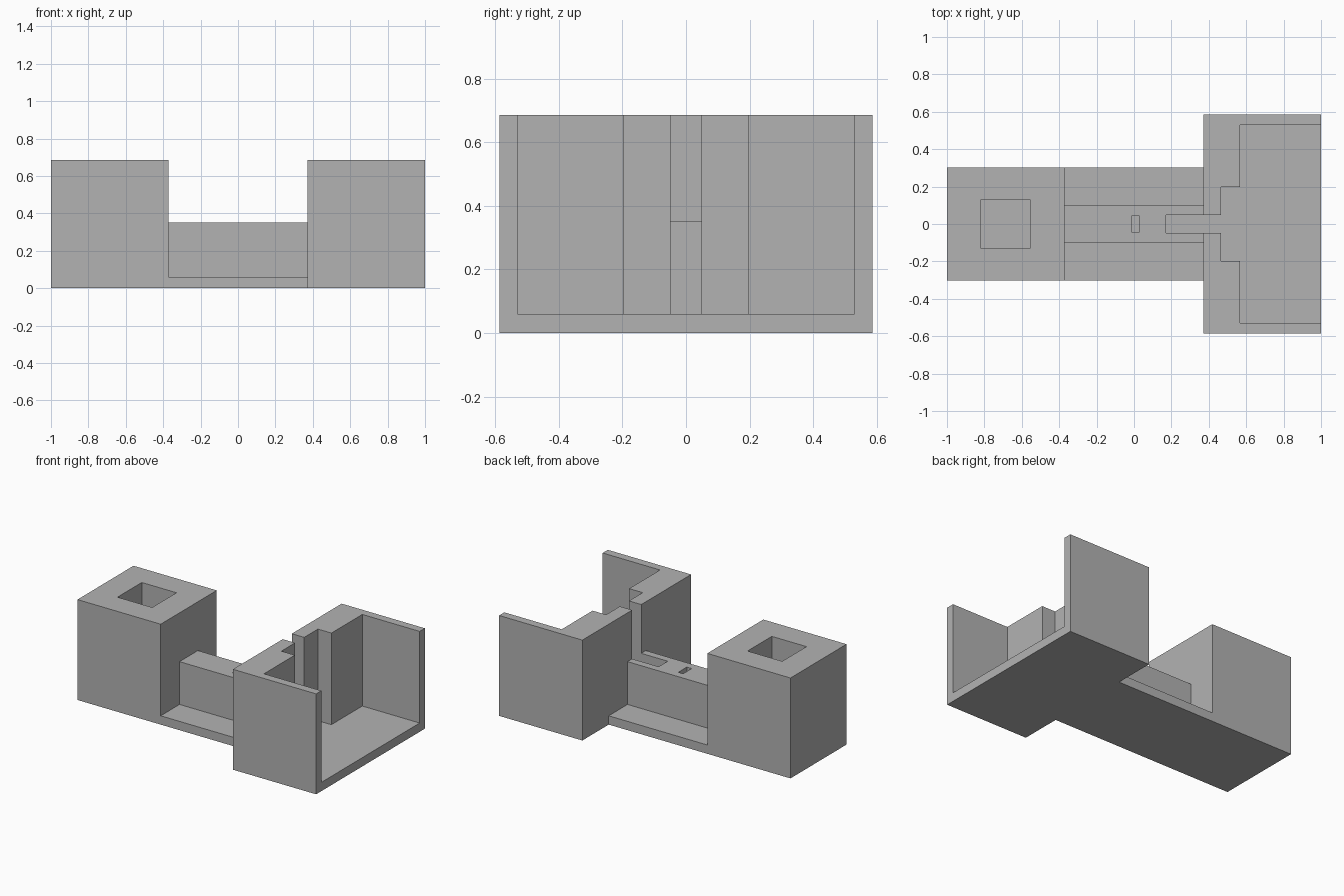
import bpy
import bmesh

cube = bpy.data.objects.get("Cube")
if cube:
    bpy.data.objects.remove(cube, do_unlink=True)

# Shared levels and widths
FLOOR, TOP = 0.06, 0.685
RIDGE_TOP = 0.352
BLOCK_X = 0.372
ABOVE = 0.8

grey = bpy.data.materials.new("plain_grey")
grey.use_nodes = True
grey.diffuse_color = (0.45, 0.45, 0.45, 1)
grey.node_tree.nodes["Principled BSDF"].inputs["Base Color"].default_value = grey.diffuse_color


def prism(name, corners, depth):
    """Extrude a closed outline of 3D corners along the vector depth."""
    bm = bmesh.new()
    face = bm.faces.new([bm.verts.new(c) for c in corners])
    new = bmesh.ops.extrude_face_region(bm, geom=[face])["geom"]
    moved = [v for v in new if isinstance(v, bmesh.types.BMVert)]
    bmesh.ops.translate(bm, verts=moved, vec=depth)
    bmesh.ops.recalc_face_normals(bm, faces=bm.faces)
    mesh = bpy.data.meshes.new(name)
    bm.to_mesh(mesh)
    bm.free()
    mesh.materials.append(grey)
    obj = bpy.data.objects.new(name, mesh)
    bpy.context.collection.objects.link(obj)
    return obj


def plan(name, half, z0, z1):
    """Prism from one half of a plan outline, mirrored across y = 0."""
    outline = half + [(x, -y) for x, y in reversed(half)]
    return prism(name, [(x, y, z0) for x, y in outline], (0, 0, z1 - z0))


def box(name, x0, x1, half_y, z0, z1):
    return plan(name, [(x0, half_y), (x1, half_y)], z0, z1)


def combine(target, tool, operation):
    mod = target.modifiers.new(tool.name, "BOOLEAN")
    mod.operation = operation
    mod.solver = "EXACT"
    mod.object = tool
    bpy.context.view_layer.objects.active = target
    bpy.ops.object.modifier_apply(modifier=mod.name)
    bpy.data.objects.remove(tool, do_unlink=True)


# Square block with its connecting floor slab, from a side profile
profile = [(-1, 0), (0.42, 0), (0.42, FLOOR), (-BLOCK_X, FLOOR),
           (-BLOCK_X, TOP), (-1, TOP)]
body = prism("stepped_body", [(x, -0.302, z) for x, z in profile], (0, 0.604, 0))

# Raised ridge and wide end block
combine(body, box("ridge", -0.45, 0.45, 0.099, 0.03, RIDGE_TOP), "UNION")
combine(body, box("wide_block", BLOCK_X, 1, 0.586, 0, TOP), "UNION")

# Stepped cavity open at the end, narrowing into a slot in the ridge
cavity = [(0.172, 0.049), (0.465, 0.049), (0.465, 0.197),
          (0.567, 0.197), (0.567, 0.53), (1.1, 0.53)]
combine(body, plan("cavity_cutter", cavity, FLOOR, ABOVE), "DIFFERENCE")

# Square pocket in the block and small slot in the ridge
combine(body, box("pocket_cutter", -0.818, -0.556, 0.131, FLOOR, ABOVE), "DIFFERENCE")
combine(body, box("small_slot_cutter", -0.011, 0.026, 0.046, FLOOR, ABOVE), "DIFFERENCE")
